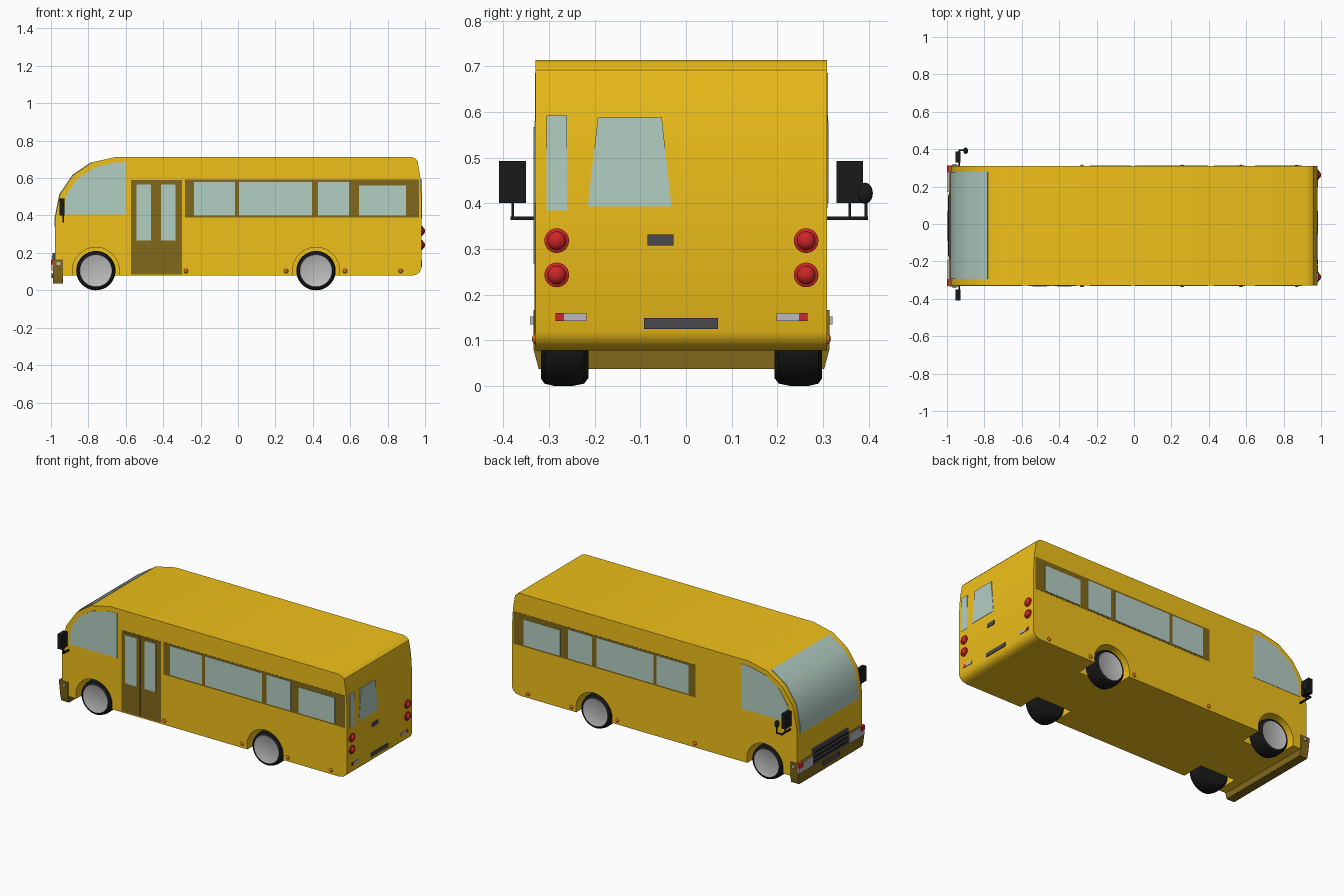
import bpy, bmesh, math
from mathutils import Matrix

if "Cube" in bpy.data.objects:
    bpy.data.objects.remove(bpy.data.objects["Cube"])

CY, HALF = -0.01, 0.319   # body centre line and half width


def material(name, r, g, b):
    m = bpy.data.materials.new(name)
    m.diffuse_color = (r, g, b, 1)
    m.use_nodes = True
    m.node_tree.nodes["Principled BSDF"].inputs["Base Color"].default_value = m.diffuse_color
    return m


YELLOW = material("yellow", 0.87, 0.53, 0.01)
OCHRE = material("dark_yellow", 0.22, 0.14, 0.01)
GLASS = material("glass", 0.45, 0.62, 0.55)
BLACK = material("black", 0.01, 0.01, 0.01)
DARK = material("dark_grey", 0.07, 0.07, 0.08)
RED = material("red", 0.6, 0.02, 0.02)
ORANGE = material("orange", 0.7, 0.15, 0.01)
GREY = material("light_grey", 0.5, 0.5, 0.5)


def finish(name, bm, mat, angle=30):
    bmesh.ops.recalc_face_normals(bm, faces=bm.faces)
    me = bpy.data.meshes.new(name)
    bm.to_mesh(me)
    bm.free()
    ob = bpy.data.objects.new(name, me)
    bpy.context.collection.objects.link(ob)
    if mat:
        me.materials.append(mat)
    smooth(ob, angle)
    return ob


def smooth(ob, angle):
    bpy.ops.object.select_all(action='DESELECT')
    ob.select_set(True)
    bpy.context.view_layer.objects.active = ob
    bpy.ops.object.shade_smooth_by_angle(angle=math.radians(angle))


def prism(name, pts, axis, a, b, mat):
    """Extrude an (x,z) outline along y, or a (y,z) outline along x."""
    bm = bmesh.new()
    place = (lambda p, t: (p[0], t, p[1])) if axis == 'y' else (lambda p, t: (t, p[0], p[1]))
    rings = [[bm.verts.new(place(p, t)) for p in pts] for t in (a, b)]
    bm.faces.new(rings[0])
    bm.faces.new(rings[1])
    n = len(pts)
    for i in range(n):
        j = (i + 1) % n
        bm.faces.new((rings[0][i], rings[0][j], rings[1][j], rings[1][i]))
    return finish(name, bm, mat)


def rect(a0, a1, z0, z1):
    return [(a0, z0), (a1, z0), (a1, z1), (a0, z1)]


def box(name, x0, x1, y0, y1, z0, z1, mat):
    return prism(name, rect(x0, x1, z0, z1), 'y', y0, y1, mat)


def side_panel(name, pts, s, depth, mat):
    y = CY + s * HALF
    return prism(name, pts, 'y', y - s * 0.01, y + s * depth, mat)


def rear_panel(name, pts, depth, mat):
    return prism(name, pts, 'x', 0.955, 0.982 + depth, mat)


def lathe(name, profile, x, y, z, s, mat, n=40):
    """Spin (radius, outward offset) points about a y axis."""
    bm = bmesh.new()
    vs = [bm.verts.new((r, s * d, 0)) for r, d in profile]
    es = [bm.edges.new(e) for e in zip(vs, vs[1:])]
    bmesh.ops.spin(bm, geom=vs + es, axis=(0, 1, 0), cent=(0, 0, 0),
                   angle=math.tau, steps=n, use_duplicate=False)
    bmesh.ops.remove_doubles(bm, verts=bm.verts, dist=1e-5)
    bmesh.ops.translate(bm, verts=bm.verts, vec=(x, y, z))
    return finish(name, bm, mat, 35)


def ball(name, loc, scale, mat):
    bm = bmesh.new()
    bmesh.ops.create_uvsphere(bm, u_segments=20, v_segments=12, radius=1)
    bm.transform(Matrix.Translation(loc) @ Matrix.Diagonal((*scale, 1)))
    return finish(name, bm, mat, 60)


# Body shell from its side profile
body = prism("body", [
    (-0.979, 0.078), (-0.979, 0.38), (-0.952, 0.513), (-0.882, 0.615), (-0.781, 0.684),
    (-0.647, 0.714), (0.92, 0.714), (0.945, 0.707), (0.96, 0.692), (0.974, 0.61), (0.981, 0.5),
    (0.981, 0.12), (0.972, 0.098), (0.955, 0.084), (0.925, 0.078)], 'y', CY - HALF, CY + HALF, YELLOW)

# Wheel wells cut into the body, and the wheels inside them
AXLES = (("front", -0.76), ("rear", 0.417))
for end, x in AXLES:
    for side, s in (("right", -1), ("left", 1)):
        y = CY + s * 0.308
        cut = lathe("well_cutter", [(0, -0.13), (0.125, -0.13), (0.125, 0.05), (0, 0.05)],
                    x, y, 0.105, s, YELLOW, 48)
        mod = body.modifiers.new("well", 'BOOLEAN')
        mod.operation, mod.object, mod.solver = 'DIFFERENCE', cut, 'EXACT'
        bpy.context.view_layer.objects.active = body
        bpy.ops.object.modifier_apply(modifier=mod.name)
        bpy.data.objects.remove(cut)
        lathe(f"{end}_{side}_tyre", [(0, -0.104), (0.088, -0.104), (0.1, -0.095), (0.105, -0.07),
              (0.105, -0.03), (0.1, -0.008), (0.088, 0), (0.086, -0.012), (0, -0.012)],
              x, y, 0.105, s, BLACK)
        lathe(f"{end}_{side}_rim", [(0.087, -0.011), (0.086, -0.002), (0.078, -0.006), (0, -0.008)],
              x, y, 0.105, s, GREY)
smooth(body, 30)

# Windscreen following the front curve
prism("windscreen", [
    (-0.982, 0.34), (-0.982, 0.381), (-0.955, 0.515), (-0.885, 0.618), (-0.783, 0.687),
    (-0.78, 0.678), (-0.875, 0.605), (-0.943, 0.51), (-0.97, 0.38), (-0.97, 0.34)],
    'y', -0.294, 0.278, GLASS)

# Side glazing and marker lamps, both sides
CAB = [(-0.932, 0.406), (-0.599, 0.406), (-0.599, 0.685), (-0.66, 0.682), (-0.765, 0.657),
       (-0.862, 0.594), (-0.917, 0.51)]
for side, s in (("right", -1), ("left", 1)):
    side_panel(f"{side}_cab_window", CAB, s, 0.002, GLASS)
    side_panel(f"{side}_window_band", rect(-0.283, 0.968, 0.39, 0.592), s, 0.001, OCHRE)
    for x0, x1, top in ((-0.235, -0.016, 0.58), (0.005, 0.396, 0.58),
                        (0.428, 0.594, 0.58), (0.647, 0.898, 0.56)):
        side_panel(f"{side}_window", rect(x0, x1, 0.4, top), s, 0.003, GLASS)
    for x in (-0.278, 0.257, 0.572, 0.87):
        ball(f"{side}_marker_lamp", (x, CY + s * HALF, 0.103), (0.012, 0.008, 0.012), ORANGE)

# Entrance door: two leaves with a window each
side_panel("door_frame", rect(-0.572, -0.3, 0.085, 0.59), -1, 0.001, OCHRE)
for x0, x1, w0, w1 in ((-0.564, -0.441, -0.543, -0.465), (-0.435, -0.308, -0.411, -0.333)):
    side_panel("door_leaf", rect(x0, x1, 0.092, 0.58), -1, 0.003, OCHRE)
    side_panel("door_window", rect(w0, w1, 0.267, 0.567), -1, 0.005, GLASS)

# Rear: windows, handle, plate, lamps and reflectors
rear_panel("rear_window", [(-0.215, 0.393), (-0.032, 0.393), (-0.053, 0.588), (-0.193, 0.588)], 0.001, GLASS)
rear_panel("rear_narrow_window", rect(-0.305, -0.26, 0.384, 0.592), 0.001, GLASS)
rear_panel("rear_handle", rect(-0.084, -0.027, 0.307, 0.332), 0.003, DARK)
rear_panel("rear_plate", rect(-0.092, 0.07, 0.125, 0.149), 0.003, DARK)
for s in (-1, 1):
    for z in (0.243, 0.318):
        y = CY + s * 0.273
        ball("tail_lamp", (0.982, y, z), (0.018, 0.021, 0.021), RED)
        ring = lathe("tail_lamp_ring", [(0.027, -0.005), (0.027, 0.004), (0.02, 0.007)], 0, 0, 0, 1, RED, 24)
        ring.matrix_world = Matrix.Translation((0.982, y, z)) @ Matrix.Rotation(-math.pi / 2, 4, 'Z')
    a, m, b = (CY + s * d for d in (0.208, 0.257, 0.276))
    rear_panel("reflector_white", rect(min(a, m), max(a, m), 0.142, 0.16), 0.003, GREY)
    rear_panel("reflector_red", rect(min(m, b), max(m, b), 0.142, 0.16), 0.003, RED)

# Front bumper with chamfered lower edge, grille and headlamps
prism("front_bumper", [(-0.3225, 0.037), (0.3025, 0.037), (0.314, 0.08), (0.314, 0.166),
                       (-0.334, 0.166), (-0.334, 0.08)], 'x', -0.99, -0.936, OCHRE)
box("grille", -0.992, -0.97, -0.18, 0.16, 0.105, 0.2, DARK)
for i in range(3):
    z = 0.12 + i * 0.026
    box("grille_bar", -0.995, -0.985, -0.17, 0.15, z, z + 0.008, BLACK)
box("front_plate", -0.996, -0.985, -0.09, 0.07, 0.065, 0.09, DARK)
for s in (-1, 1):
    y0, y1, y2 = (CY + s * d for d in (0.18, 0.285, 0.322))
    box("headlamp", -0.996, -0.98, min(y0, y1), max(y0, y1), 0.105, 0.163, GREY)
    box("corner_lamp", -1.0, -0.98, min(y1, y2), max(y1, y2), 0.138, 0.166, RED)
    box("corner_lamp_white", -0.996, -0.98, min(y1, y2), max(y1, y2), 0.105, 0.138, GREY)
    y3, y4 = CY + s * 0.32, CY + s * 0.331
    box("side_lamp", -0.97, -0.95, min(y3, y4), max(y3, y4), 0.135, 0.152, GREY)

# Door mirrors on bent arms
for side, y0, y1, arm0, arm1 in (("right", -0.409, -0.35, -0.384, -0.32),
                                 ("left", 0.329, 0.388, 0.3, 0.399)):
    ym = (y0 + y1) / 2
    box(f"{side}_mirror", -0.955, -0.928, y0, y1, 0.4, 0.492, BLACK)
    box(f"{side}_mirror_post", -0.938, -0.931, ym - 0.003, ym + 0.003, 0.366, 0.405, BLACK)
    box(f"{side}_mirror_arm", -0.939, -0.93, arm0, arm1, 0.363, 0.371, BLACK)
box("convex_mirror_arm", -0.935, -0.897, 0.391, 0.398, 0.364, 0.371, BLACK)
box("convex_mirror_post", -0.903, -0.897, 0.391, 0.397, 0.366, 0.41, BLACK)
ball("convex_mirror", (-0.9, 0.392, 0.422), (0.013, 0.017, 0.023), BLACK)
